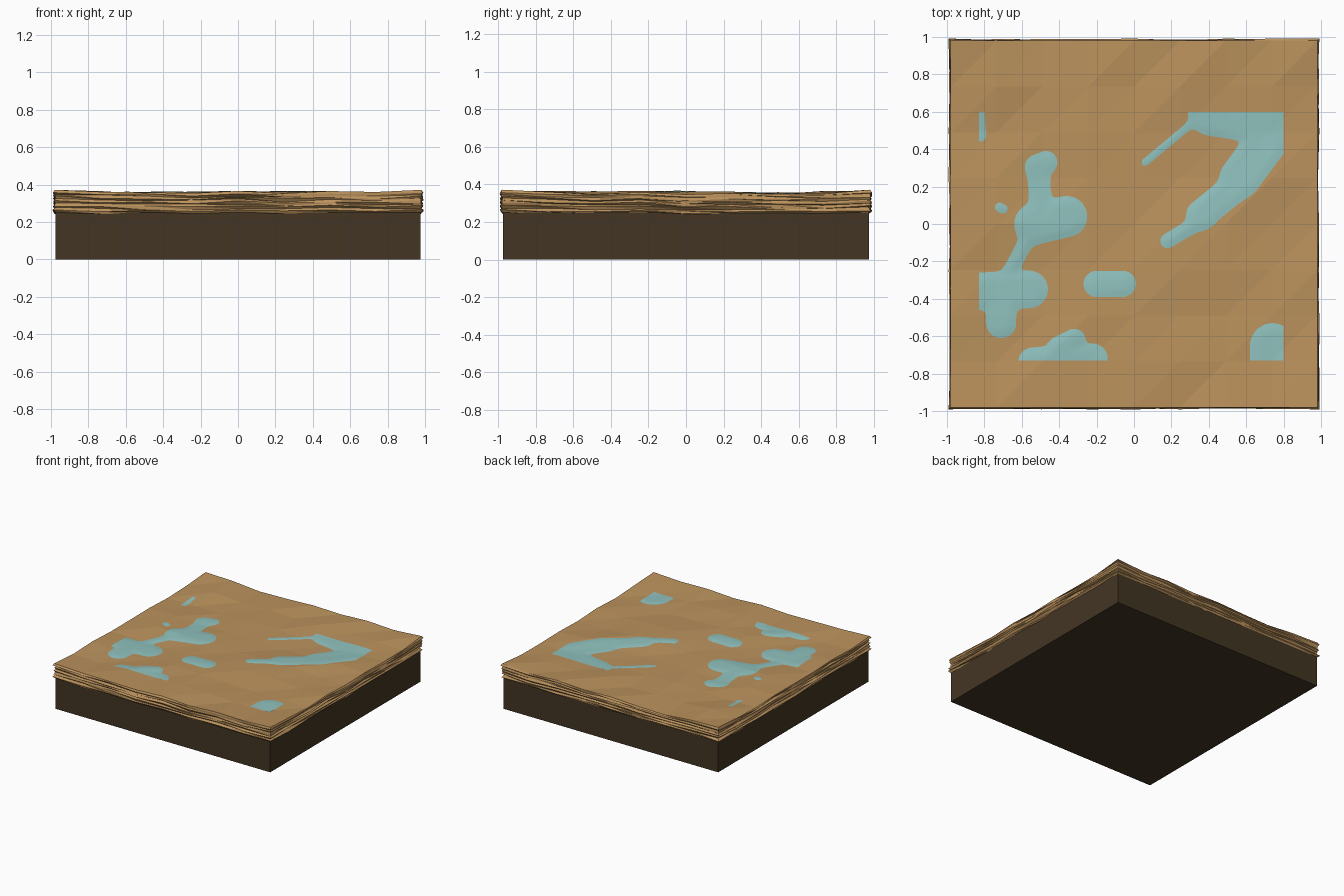
import bpy, bmesh, math, random

if "Cube" in bpy.data.objects:
    bpy.data.objects.remove(bpy.data.objects["Cube"])

random.seed(11)
N = 8                # terrain cells per side
H = 0.98             # half width of the terrain


def material(name, rgb):
    m = bpy.data.materials.new(name)
    m.diffuse_color = (*rgb, 1)
    m.use_nodes = True
    m.node_tree.nodes["Principled BSDF"].inputs["Base Color"].default_value = m.diffuse_color
    return m


def finish(bm, name, mat, smooth=False):
    me = bpy.data.meshes.new(name)
    bm.to_mesh(me)
    bm.free()
    me.materials.append(mat)
    for p in me.polygons:
        p.use_smooth = smooth
    ob = bpy.data.objects.new(name, me)
    bpy.context.collection.objects.link(ob)
    return ob


earth = material("earth", (0.055, 0.036, 0.017))
sand = material("sand", (0.50, 0.29, 0.11))
aqua = material("water", (0.28, 0.54, 0.52))

# Solid earth block
bm = bmesh.new()
bmesh.ops.create_cube(bm, size=1)
for v in bm.verts:
    v.co = (v.co.x * 1.95, v.co.y * 1.95, (v.co.z + 0.5) * 0.25)
finish(bm, "earth_base", earth)

# Low-poly ground: gentle random heights, raised corners, diagonal facets
heights = [[random.uniform(0.344, 0.366) for j in range(N + 1)] for i in range(N + 1)]
for i in (0, N):
    for j in (0, N):
        heights[i][j] = 0.372


def ground(x, y):
    u = min(max((x + H) / (2 * H) * N, 0), N - 1e-6)
    v = min(max((y + H) / (2 * H) * N, 0), N - 1e-6)
    i, j = int(u), int(v)
    u, v = u - i, v - j
    a, d = heights[i][j], heights[i + 1][j + 1]
    if u > v:
        b = heights[i + 1][j]
        return a + (b - a) * u + (d - b) * v
    c = heights[i][j + 1]
    return a + (c - a) * v + (d - c) * u


bm = bmesh.new()
grid = [[bm.verts.new((-H + 2 * H * i / N, -H + 2 * H * j / N, heights[i][j]))
         for j in range(N + 1)] for i in range(N + 1)]
for i in range(N):
    for j in range(N):
        a, b, c, d = grid[i][j], grid[i + 1][j], grid[i + 1][j + 1], grid[i][j + 1]
        bm.faces.new((a, b, c))
        bm.faces.new((a, c, d))

# Ragged rock strata: zigzag rings hanging from the ground's rim
rim = ([grid[i][0] for i in range(N)] + [grid[N][j] for j in range(N)] +
       [grid[i][N] for i in range(N, 0, -1)] + [grid[0][j] for j in range(N, 0, -1)])
rows = 11
upper = rim
for r in range(1, rows + 1):
    lower = []
    for v in rim:
        out = (0.984 if r % 2 else 0.974) + random.uniform(-0.006, 0.008)
        if r == rows:
            out = 0.965
        z = v.co.z + (0.238 - v.co.z) * r / rows + random.uniform(-0.006, 0.006)
        lower.append(bm.verts.new((v.co.x / H * out, v.co.y / H * out, z)))
    for k in range(len(rim)):
        n = (k + 1) % len(rim)
        bm.faces.new((upper[k], lower[k], lower[n]))
        bm.faces.new((upper[k], lower[n], upper[n]))
    upper = lower
finish(bm, "ground_and_strata", sand)

# Pools as blended capsules: start x, y, end x, y, radius
pools = [
    (-.52, .31, -.47, .33, .06), (-.51, .28, -.50, .10, .06), (-.53, .0, -.36, .04, .11),
    (-.57, -.08, -.66, -.25, .04), (-.84, -.36, -.56, -.35, .10),
    (-.71, -.45, -.71, -.53, .08), (.42, .60, .75, .55, .13), (.74, .48, .57, .25, .11),
    (.06, .33, .30, .53, .02), (.52, .18, .36, .05, .08), (.38, .03, .18, -.09, .04),
    (-.20, -.32, -.06, -.32, .07), (-.54, -.74, -.22, -.72, .08),
    (-.40, -.66, -.32, -.62, .06), (.74, -.65, .74, -.75, .12),
    (-.83, .6, -.82, .47, .03), (-.72, .09, -.70, .08, .025),
]


def pool_depth(x, y):
    """Smoothly blended distance to the pool edge, positive inside."""
    total = 0.0
    for ax, ay, bx, by, r in pools:
        dx, dy = bx - ax, by - ay
        t = min(max(((x - ax) * dx + (y - ay) * dy) / (dx * dx + dy * dy), 0), 1)
        total += math.exp((r - math.hypot(x - ax - t * dx, y - ay - t * dy)) / 0.014)
    return 0.014 * math.log(total + 1e-12)


# Rippled water sheet, mostly hidden just under the ground
bm = bmesh.new()
nx, ny = 100, 82
sheet = []
for i in range(nx + 1):
    x = -0.83 + 1.63 * i / nx
    col = []
    for j in range(ny + 1):
        y = -0.73 + 1.33 * j / ny
        lift = max(-0.008, min(0.004, pool_depth(x, y) * 0.1))
        col.append(bm.verts.new((x, y, ground(x, y) + lift)))
    sheet.append(col)
for i in range(nx):
    for j in range(ny):
        bm.faces.new((sheet[i][j], sheet[i + 1][j], sheet[i + 1][j + 1], sheet[i][j + 1]))
finish(bm, "water", aqua, smooth=True)
